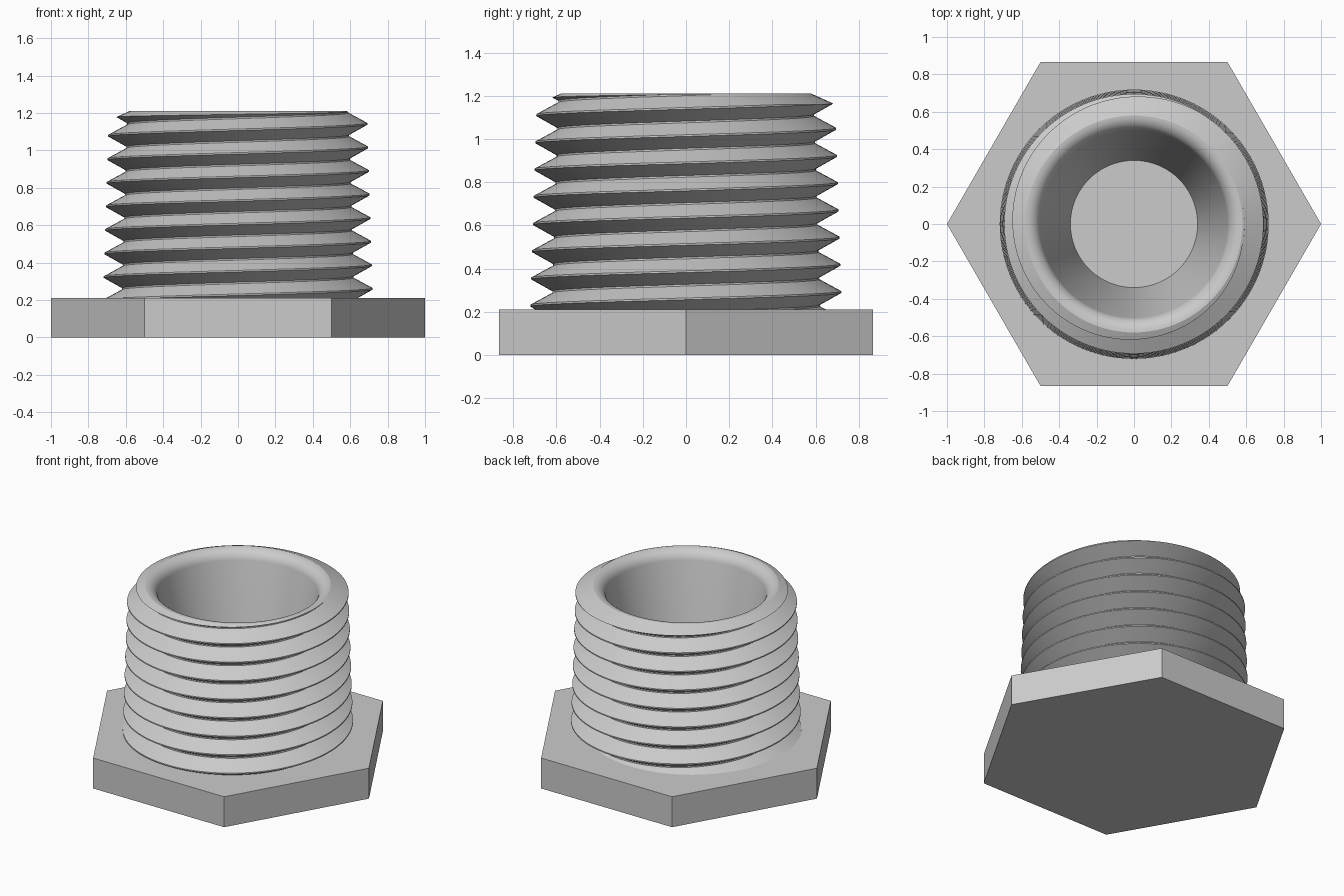
import bpy, bmesh, math

cube = bpy.data.objects.get("Cube")
if cube:
    bpy.data.objects.remove(cube, do_unlink=True)

PITCH, TOP, PLATE = 0.126, 1.21, 0.21
RIM_R, BORE_R, FLOOR_R = 0.58, 0.5, 0.34
STEPS = 96

grey = bpy.data.materials.new("plain grey")
grey.use_nodes = True
grey.diffuse_color = (0.6, 0.6, 0.6, 1)
bsdf = next(n for n in grey.node_tree.nodes if n.type == 'BSDF_PRINCIPLED')
bsdf.inputs["Base Color"].default_value = grey.diffuse_color


def make_object(name, bm):
    mesh = bpy.data.meshes.new(name)
    bm.to_mesh(mesh)
    bm.free()
    obj = bpy.data.objects.new(name, mesh)
    mesh.materials.append(grey)
    bpy.context.collection.objects.link(obj)
    return obj


def over_chamfer(p):
    """Positive where a profile point lies beyond the conical end chamfer."""
    r, z = p
    return z - TOP + 0.45 * (r - RIM_R)


def thread_column(turn):
    """Tapered thread section at one angle, trimmed by the chamfer."""
    raw = []
    for k in range(12):
        base = 0.008 + PITCH * (k + turn)
        for offset, depth in ((-0.004, 0), (0.004, 0), (0.059, 0.1), (0.067, 0.1)):
            z = base + offset
            raw.append((0.728 - z / 32 - depth, max(z, 0.05)))
    out = []
    for i, p in enumerate(raw):
        f = over_chamfer(p)
        if f <= 0:
            out.append(p)
            continue
        prev = raw[i - 1]
        g = over_chamfer(prev)
        if g < 0:
            t = g / (g - f)
            out.append(tuple(a + (b - a) * t for a, b in zip(prev, p)))
        else:
            out.append((RIM_R, TOP))
    return out


def bore_column():
    """Rounded rim, drafted bore wall and flat floor."""
    fillet = RIM_R - BORE_R
    pts = []
    for i in range(9):
        a = math.radians(10 * i)
        pts.append((RIM_R - fillet * math.sin(a), TOP - fillet * (1 - math.cos(a))))
    return pts + [(FLOOR_R, PLATE), (0, PLATE)]


# Hexagonal head
bm = bmesh.new()
bmesh.ops.create_cone(bm, cap_ends=True, segments=6, radius1=1, radius2=1, depth=PLATE)
bmesh.ops.translate(bm, verts=bm.verts, vec=(0, 0, PLATE / 2))
# put a corner on the x axis
corner = bm.verts[:][0].co
spin = -math.atan2(corner.y, corner.x)
for v in bm.verts:
    a = math.atan2(v.co.y, v.co.x) + spin
    v.co.x, v.co.y = math.cos(a), math.sin(a)
make_object("hex_head", bm)

# Threaded hollow barrel: helical columns joined into one skin
bm = bmesh.new()
columns = []
for j in range(STEPS + 1):
    a = math.tau * j / STEPS
    profile = thread_column(j / STEPS) + bore_column()
    columns.append([bm.verts.new((r * math.cos(a), r * math.sin(a), z)) for r, z in profile])
for left, right in zip(columns, columns[1:]):
    for i in range(len(left) - 1):
        bm.faces.new((left[i], right[i], right[i + 1], left[i + 1]))
bmesh.ops.remove_doubles(bm, verts=bm.verts, dist=0.0001)
bmesh.ops.dissolve_degenerate(bm, edges=bm.edges, dist=0.0001)
barrel = make_object("threaded_barrel", bm)

bpy.ops.object.select_all(action='DESELECT')
barrel.select_set(True)
bpy.context.view_layer.objects.active = barrel
bpy.ops.object.shade_smooth_by_angle(angle=math.radians(28))
